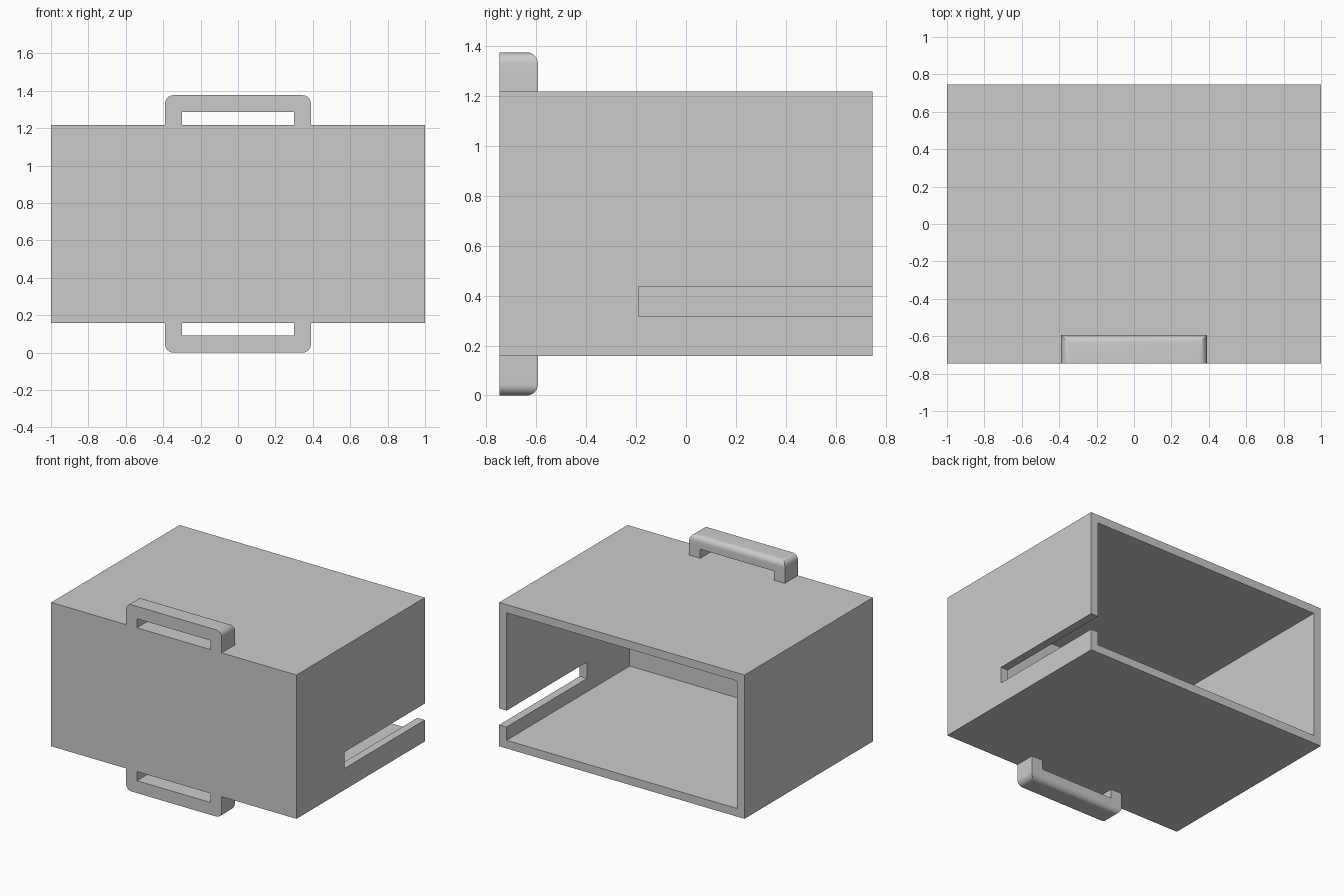
import bpy
import bmesh
from mathutils import Vector

default = bpy.data.objects.get("Cube")
if default:
    bpy.data.objects.remove(default, do_unlink=True)

# Overall sizes
HALF_X, HALF_Y = 1.0, 0.747
BOTTOM, TOP = 0.158, 1.218
WALL = 0.06

grey = bpy.data.materials.new("light grey")
grey.use_nodes = True
colour = (0.6, 0.6, 0.6, 1)
grey.diffuse_color = colour
grey.node_tree.nodes["Principled BSDF"].inputs["Base Color"].default_value = colour


def add_object(name, bm):
    bmesh.ops.recalc_face_normals(bm, faces=bm.faces)
    mesh = bpy.data.meshes.new(name)
    bm.to_mesh(mesh)
    bm.free()
    mesh.materials.append(grey)
    obj = bpy.data.objects.new(name, mesh)
    bpy.context.collection.objects.link(obj)
    return obj


def box(name, low, high):
    low, high = Vector(low), Vector(high)
    bm = bmesh.new()
    bmesh.ops.create_cube(bm, size=1)
    bmesh.ops.scale(bm, vec=high - low, verts=bm.verts)
    bmesh.ops.translate(bm, vec=(low + high) / 2, verts=bm.verts)
    return add_object(name, bm)


def activate(obj):
    bpy.ops.object.select_all(action="DESELECT")
    obj.select_set(True)
    bpy.context.view_layer.objects.active = obj


def cut(obj, cutter):
    cutter.hide_render = True
    mod = obj.modifiers.new("cut", "BOOLEAN")
    mod.operation = "DIFFERENCE"
    mod.solver = "EXACT"
    mod.object = cutter
    activate(obj)
    bpy.ops.object.modifier_apply(modifier=mod.name)
    bpy.data.objects.remove(cutter, do_unlink=True)


def handle(name, base, direction):
    """U-shaped grip standing on the box, rounded along its outer rim."""
    outer, inner, rise, gap, depth = 0.39, 0.3, 0.158, 0.067, 0.153
    outline = [(-outer, 0), (-outer, rise), (outer, rise), (outer, 0),
               (inner, 0), (inner, gap), (-inner, gap), (-inner, 0)]
    bm = bmesh.new()
    face = bm.faces.new([bm.verts.new((x, -HALF_Y, base + direction * h))
                         for x, h in outline])
    extruded = bmesh.ops.extrude_face_region(bm, geom=[face])["geom"]
    bmesh.ops.translate(bm, vec=(0, depth, 0),
                        verts=[v for v in extruded if isinstance(v, bmesh.types.BMVert)])
    bmesh.ops.recalc_face_normals(bm, faces=bm.faces)

    # Round the back edge and both end edges of the outer face
    rim = [e for e in bm.edges
           if all(abs(v.co.z - base) > rise - 0.001 for v in e.verts)
           and any(v.co.y > -HALF_Y + 0.01 for v in e.verts)]
    bmesh.ops.bevel(bm, geom=rim, offset=0.045, segments=8, profile=0.5,
                    affect="EDGES")
    obj = add_object(name, bm)
    activate(obj)
    bpy.ops.object.shade_smooth_by_angle(angle=0.5)


# Open-backed box with a slot in its left wall
body = box("box_body", (-HALF_X, -HALF_Y, BOTTOM), (HALF_X, HALF_Y, TOP))
cut(body, box("cavity_cutter",
              (-HALF_X + WALL, -HALF_Y + WALL, BOTTOM + WALL),
              (HALF_X - WALL, HALF_Y + 0.1, TOP - WALL)))
cut(body, box("slot_cutter", (HALF_X - 0.2, -0.19, 0.316),
              (HALF_X + 0.1, HALF_Y + 0.1, 0.437)))

# Matching handles above and below
handle("top_handle", TOP, 1)
handle("bottom_handle", BOTTOM, -1)
